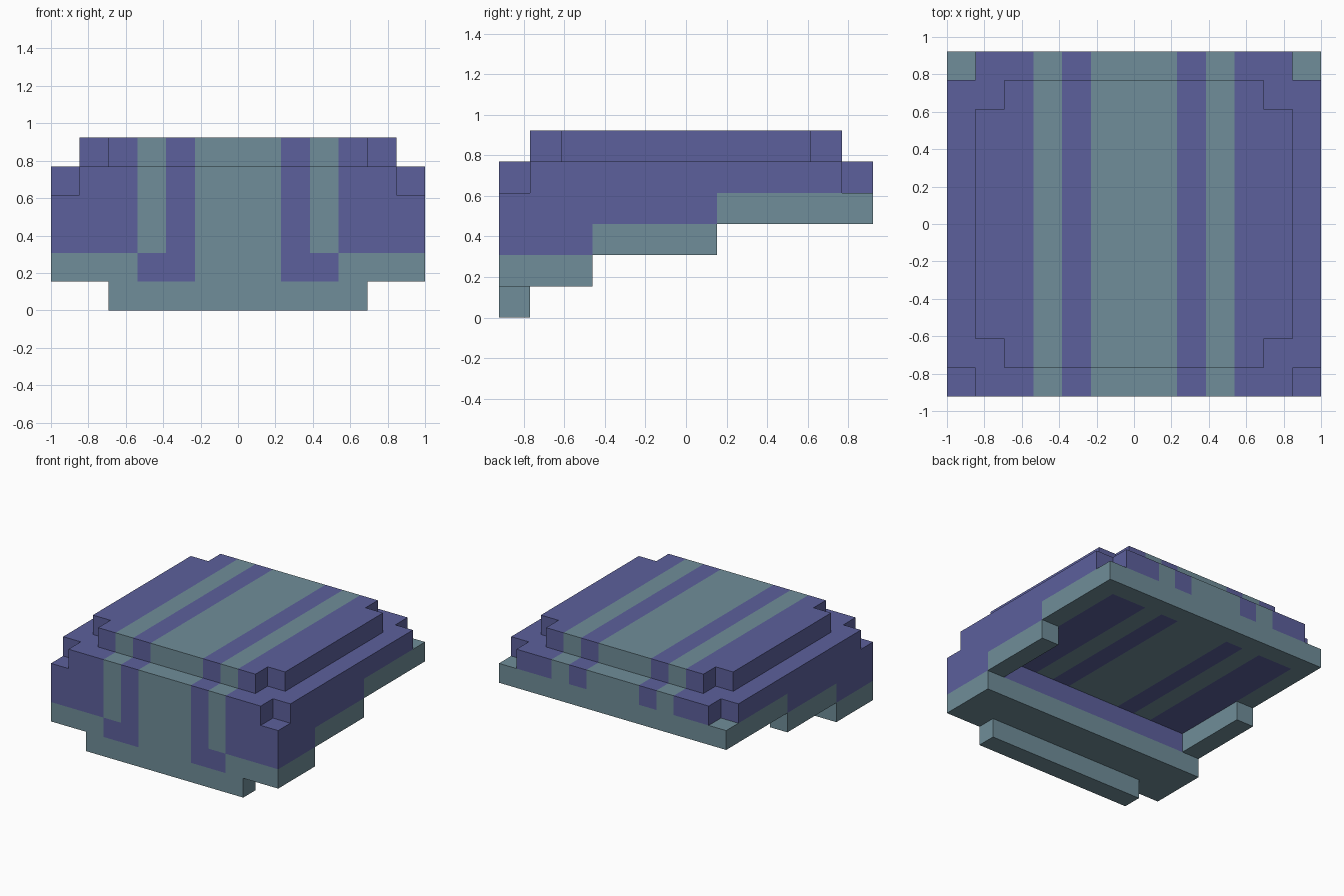
import bpy
import bmesh
from mathutils import Vector

cube = bpy.data.objects.get("Cube")
if cube:
    bpy.data.objects.remove(cube, do_unlink=True)

U = 2 / 13  # one block; everything below is measured in blocks


def make_material(name, rgb):
    mat = bpy.data.materials.new(name)
    mat.use_nodes = True
    colour = (*rgb, 1)
    mat.diffuse_color = colour
    mat.node_tree.nodes["Principled BSDF"].inputs["Base Color"].default_value = colour
    return mat


MATERIALS = [make_material("grey_teal", (0.162, 0.270, 0.319)),
             make_material("violet", (0.107, 0.117, 0.332))]

# Grid lines along which outlines and colours may change
X_CUTS = [-6.5, -5.5, -4.5, -3.5, -2.5, -1.5, 1.5, 2.5, 3.5, 4.5, 5.5, 6.5]
Y_CUTS = [-6, -5, -4, -3, 1, 4, 5, 6]


def is_violet(layer, c, n):
    """Colour rule from layer, face centre and face direction."""
    ax = abs(c.x)
    stripe = ax > 3.5 or 1.5 < ax < 2.5
    front = n.y < -0.5
    if n.z < -0.5:                      # striped lining inside the grey rim
        return layer == 3 and stripe and ax < 5.5 and c.y < 5
    if layer == 0:
        return False
    if layer == 1:                      # stripe ends joined on the front
        return front and 1.5 < ax < 3.5
    if layer == 2:                      # front block violet, side bars grey
        return stripe if front else c.y < -2.9
    if layer == 3:                      # rear half is a grey band
        return stripe if front else c.y < 1
    return stripe


def make_layer(name, layer, areas):
    """One-block-high slab covering mirrored areas (min |x|, max |x|, min y, max y)."""
    bm = bmesh.new()
    for x0, x1 in zip(X_CUTS, X_CUTS[1:]):
        for y0, y1 in zip(Y_CUTS, Y_CUTS[1:]):
            ax, cy = abs(x0 + x1) / 2, (y0 + y1) / 2
            if any(a < ax < b or (a == 0 and ax == 0) for a, b, c, d in areas if c < cy < d):
                bm.faces.new([bm.verts.new((x, y, layer)) for x, y in
                              ((x0, y0), (x1, y0), (x1, y1), (x0, y1))])
    bmesh.ops.remove_doubles(bm, verts=bm.verts[:], dist=0.001)
    raised = bmesh.ops.extrude_face_region(bm, geom=bm.faces[:])["geom"]
    bmesh.ops.translate(bm, vec=Vector((0, 0, 1)),
                        verts=[g for g in raised if isinstance(g, bmesh.types.BMVert)])
    bmesh.ops.recalc_face_normals(bm, faces=bm.faces[:])
    bm.normal_update()
    for f in bm.faces:
        f.material_index = int(is_violet(layer, f.calc_center_median(), f.normal))
    bmesh.ops.scale(bm, vec=Vector((U, U, U)), verts=bm.verts[:])
    mesh = bpy.data.meshes.new(name)
    bm.to_mesh(mesh)
    bm.free()
    for mat in MATERIALS:
        mesh.materials.append(mat)
    obj = bpy.data.objects.new(name, mesh)
    bpy.context.collection.objects.link(obj)


# Front skirt, stepping up towards the back
make_layer("front_lip", 0, [(0, 4.5, -6, -5)])
make_layer("front_skirt", 1, [(0, 6.5, -6, -3)])
make_layer("front_block_and_side_bars", 2, [(0, 6.5, -6, -3), (5.5, 6.5, -3, 1)])

# Main slab and the two notched crown layers
make_layer("main_slab", 3, [(0, 6.5, -6, 6)])
make_layer("lower_crown", 4, [(0, 5.5, -6, 6), (5.5, 6.5, -5, 5)])
make_layer("upper_crown", 5, [(0, 4.5, -5, 5), (4.5, 5.5, -4, 4)])
